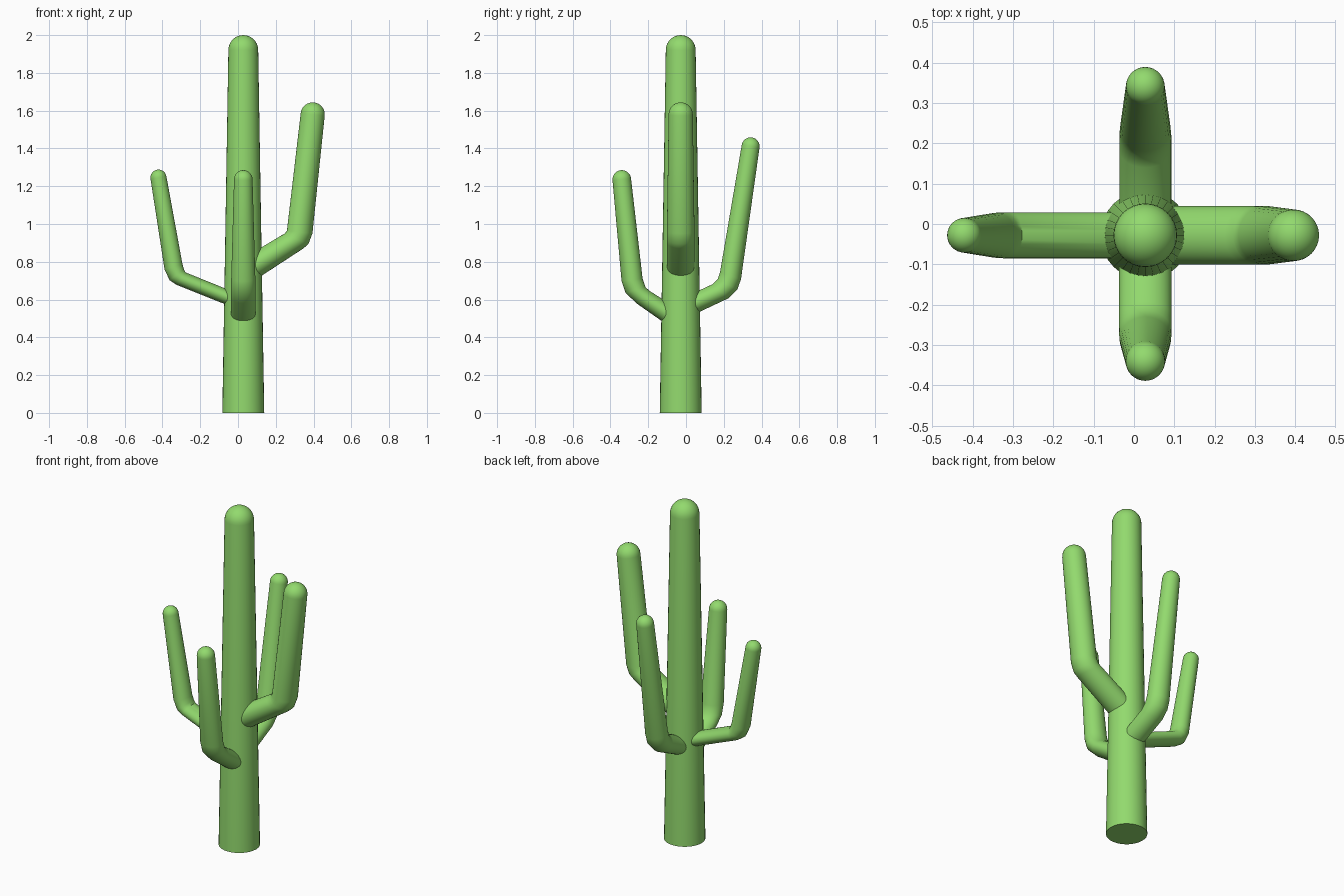
import bpy, bmesh, math
from mathutils import Vector

if "Cube" in bpy.data.objects:
    bpy.data.objects.remove(bpy.data.objects["Cube"])

SIDES = 32
AXIS = Vector((0.028, -0.028, 0))

green = bpy.data.materials.new("cactus green")
green.diffuse_color = (0.29, 0.70, 0.155, 1)
green.use_nodes = True
green.node_tree.nodes["Principled BSDF"].inputs["Base Color"].default_value = green.diffuse_color


def tube(name, rings, heading):
    """Loft elliptical rings (outer d, z, inner d, z, half width), then cap with a dome."""
    u = Vector((math.cos(heading), math.sin(heading), 0))
    v = Vector((-u.y, u.x, 0))
    up = Vector((0, 0, 1))
    sections = []
    for od, oz, nd, nz, w in rings:
        outer, inner = u * od + up * oz, u * nd + up * nz
        sections.append(((outer + inner) / 2, (outer - inner) / 2, v * w))
    # rounded tip: shrinking rings along the last ring's normal
    c, a, b = sections[-1]
    n = a.cross(b).normalized()
    for i in range(1, 8):
        t = math.pi / 2 * i / 8
        sections.append((c + n * b.length * math.sin(t), a * math.cos(t), b * math.cos(t)))

    bm = bmesh.new()
    loops = []
    for c0, a0, b0 in sections:
        loops.append([bm.verts.new(AXIS + c0 + a0 * math.cos(2 * math.pi * k / SIDES)
                                   + b0 * math.sin(2 * math.pi * k / SIDES))
                      for k in range(SIDES)])
    bm.faces.new(loops[0][::-1])
    for lo, hi in zip(loops, loops[1:]):
        for k in range(SIDES):
            m = (k + 1) % SIDES
            bm.faces.new((lo[k], lo[m], hi[m], hi[k]))
    pole = bm.verts.new(AXIS + c + n * b.length)
    for k in range(SIDES):
        bm.faces.new((loops[-1][k], loops[-1][(k + 1) % SIDES], pole))
    bmesh.ops.recalc_face_normals(bm, faces=bm.faces[:])
    mesh = bpy.data.meshes.new(name)
    bm.to_mesh(mesh)
    bm.free()
    mesh.materials.append(green)
    obj = bpy.data.objects.new(name, mesh)
    bpy.context.collection.objects.link(obj)
    bpy.ops.object.select_all(action='DESELECT')
    obj.select_set(True)
    bpy.context.view_layer.objects.active = obj
    bpy.ops.object.shade_smooth_by_angle(angle=math.radians(35))


# tapered trunk
tube("trunk", [(0.111, 0, -0.111, 0, 0.111),
               (0.079, 1.921, -0.079, 1.921, 0.079)], 0)

# arms: root, three elbow rings, tip
tube("right_arm", [(0.022, 0.677, 0.022, 0.832, 0.073),
                   (0.317, 0.870, 0.197, 0.937, 0.073),
                   (0.345, 0.894, 0.218, 0.948, 0.073),
                   (0.366, 0.950, 0.231, 0.964, 0.073),
                   (0.431, 1.573, 0.304, 1.587, 0.064)], 0)
tube("left_arm", [(0.030, 0.549, 0.030, 0.632, 0.057),
                  (0.353, 0.678, 0.306, 0.744, 0.057),
                  (0.390, 0.702, 0.314, 0.760, 0.057),
                  (0.417, 0.760, 0.322, 0.787, 0.056),
                  (0.491, 1.238, 0.407, 1.252, 0.043)], math.pi)
tube("back_arm", [(0.030, 0.502, 0.030, 0.617, 0.0645),
                  (0.253, 0.607, 0.168, 0.681, 0.0645),
                  (0.300, 0.654, 0.195, 0.707, 0.0645),
                  (0.319, 0.707, 0.208, 0.744, 0.063),
                  (0.417, 1.403, 0.323, 1.418, 0.048)], math.pi / 2)
tube("front_arm", [(0.030, 0.437, 0.030, 0.560, 0.0655),
                   (0.234, 0.580, 0.165, 0.646, 0.0655),
                   (0.292, 0.636, 0.186, 0.665, 0.0655),
                   (0.313, 0.697, 0.202, 0.712, 0.064),
                   (0.361, 1.231, 0.263, 1.241, 0.049)], -math.pi / 2)
